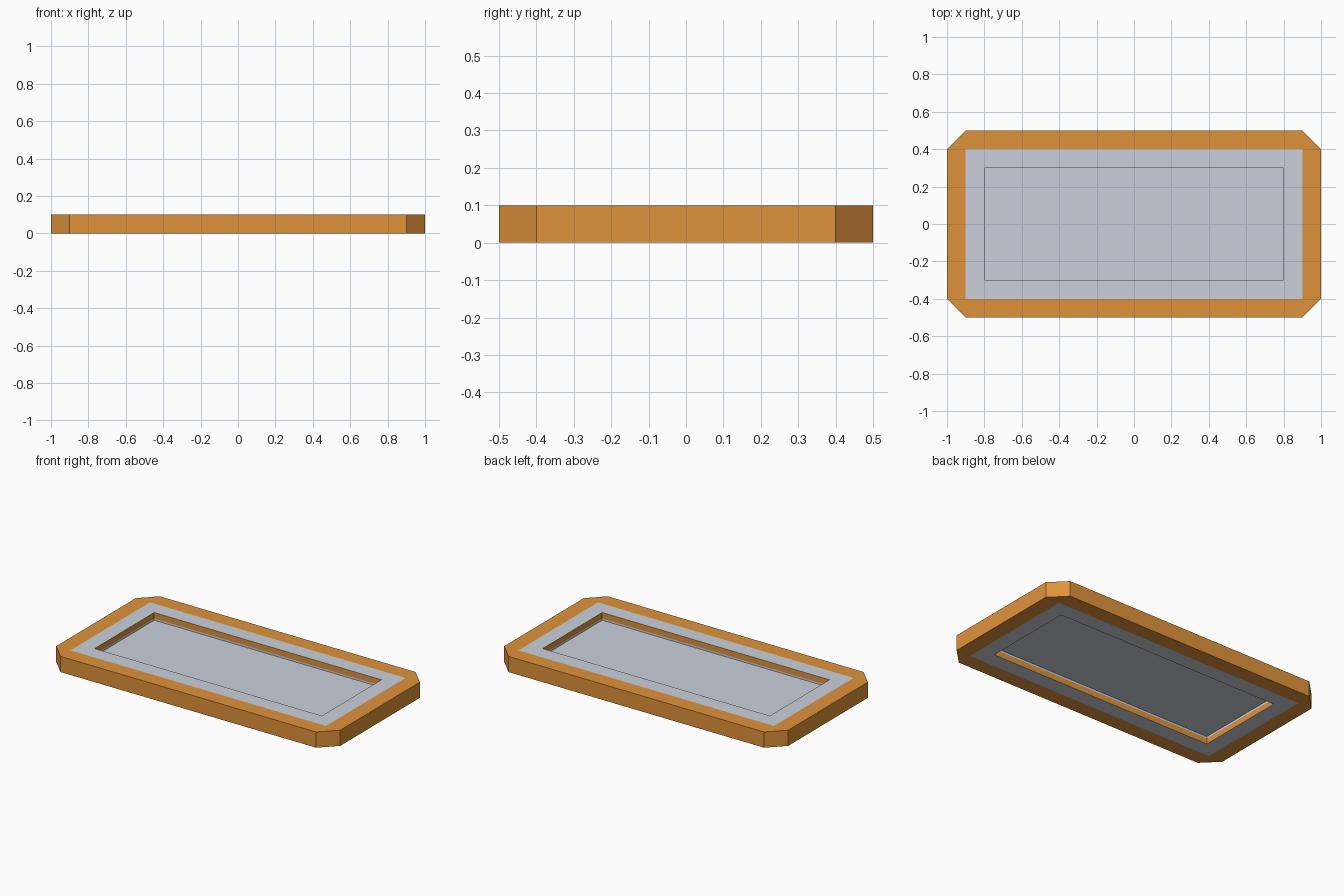
import bpy
import bmesh

if "Cube" in bpy.data.objects:
    bpy.data.objects.remove(bpy.data.objects["Cube"])


def material(name, rgb):
    m = bpy.data.materials.new(name)
    m.diffuse_color = (*rgb, 1.0)
    m.use_nodes = True
    m.node_tree.nodes["Principled BSDF"].inputs["Base Color"].default_value = m.diffuse_color
    return m


ORANGE, GREY = 0, 1
materials = [material("warm_orange", (0.74, 0.29, 0.044)),
             material("light_grey", (0.60, 0.64, 0.71))]


def outline(hx, hy, cut):
    """Rectangle with its corners cut, counter-clockwise."""
    return [(hx, -hy + cut), (hx, hy - cut), (hx - cut, hy), (-hx + cut, hy),
            (-hx, hy - cut), (-hx, -hy + cut), (-hx + cut, -hy), (hx - cut, -hy)]


# Half section from the recessed panel out to the outer edge:
# half width, half depth, corner cut, height, colour of the band that follows
TOP = [
    (0.8, 0.3, 0.0, 0.051, GREY),     # foot of the recess wall
    (0.8, 0.3, 0.0, 0.063, ORANGE),   # recess wall
    (0.8, 0.3, 0.0, 0.100, GREY),     # flat inner border
    (0.9, 0.4, 0.0, 0.100, ORANGE),   # outer frame face
    (1.0, 0.5, 0.1, 0.100, ORANGE),   # outer side wall
]
# The underside mirrors the top, walked back inward
bands = [s[4] for s in TOP] + [s[4] for s in reversed(TOP[:-1])]
sections = [s[:4] for s in TOP] + [(a, b, c, 0.1 - z) for a, b, c, z, _ in reversed(TOP)]

bm = bmesh.new()
loops = [[bm.verts.new((x, y, z)) for x, y in outline(hx, hy, cut)]
         for hx, hy, cut, z in sections]
for a, b, colour in zip(loops, loops[1:], bands):
    for i in range(8):
        j = (i + 1) % 8
        bm.faces.new((a[i], a[j], b[j], b[i])).material_index = colour

# Recessed panel, seen from above and from below
for loop in (loops[0], loops[-1]):
    bm.faces.new(loop).material_index = GREY

# Square corners collapse to single points
bmesh.ops.remove_doubles(bm, verts=bm.verts[:], dist=0.0005)
bmesh.ops.recalc_face_normals(bm, faces=bm.faces[:])

mesh = bpy.data.meshes.new("framed_panel")
bm.to_mesh(mesh)
bm.free()
for m in materials:
    mesh.materials.append(m)
panel = bpy.data.objects.new("framed_panel", mesh)
bpy.context.collection.objects.link(panel)
